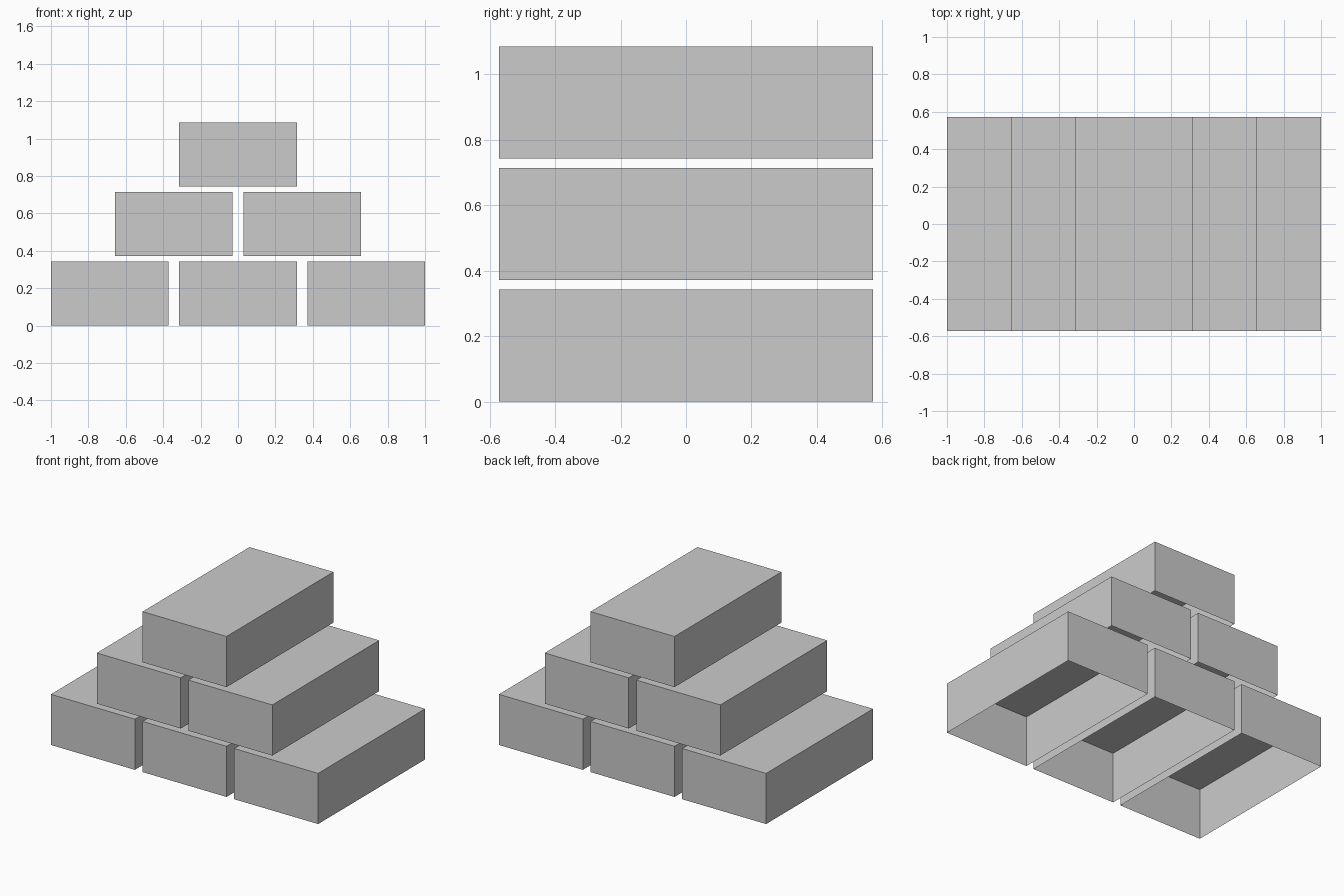
import bpy, bmesh

if "Cube" in bpy.data.objects:
    bpy.data.objects.remove(bpy.data.objects["Cube"])

U = 2 / 3.5                                # design unit, so the base row is 2 wide
W, D, H = 1.1 * U, 2.0 * U, 0.6 * U        # block size
STEP_X, STEP_Z = 1.2 * U, 0.65 * U         # spacing along a row and between rows

grey = bpy.data.materials.new("light_grey")
grey.diffuse_color = (0.6, 0.6, 0.6, 1)
grey.use_nodes = True
grey.node_tree.nodes["Principled BSDF"].inputs["Base Color"].default_value = grey.diffuse_color

# One hollow block: a box with its underside left open
mesh = bpy.data.meshes.new("open_block")
bm = bmesh.new()
bmesh.ops.create_cube(bm, size=1)
for v in bm.verts:
    v.co = (v.co.x * W, v.co.y * D, (v.co.z + 0.5) * H)
bm.normal_update()
bmesh.ops.delete(bm, geom=[f for f in bm.faces if f.normal.z < -0.5], context='FACES_ONLY')
bm.to_mesh(mesh)
bm.free()
mesh.materials.append(grey)

# Stack of three, two and one blocks
for row, (name, count) in enumerate((("bottom", 3), ("middle", 2), ("top", 1))):
    for i in range(count):
        block = bpy.data.objects.new(f"{name}_block_{i + 1}", mesh)
        block.location = ((i - (count - 1) / 2) * STEP_X, 0, row * STEP_Z)
        bpy.context.collection.objects.link(block)
